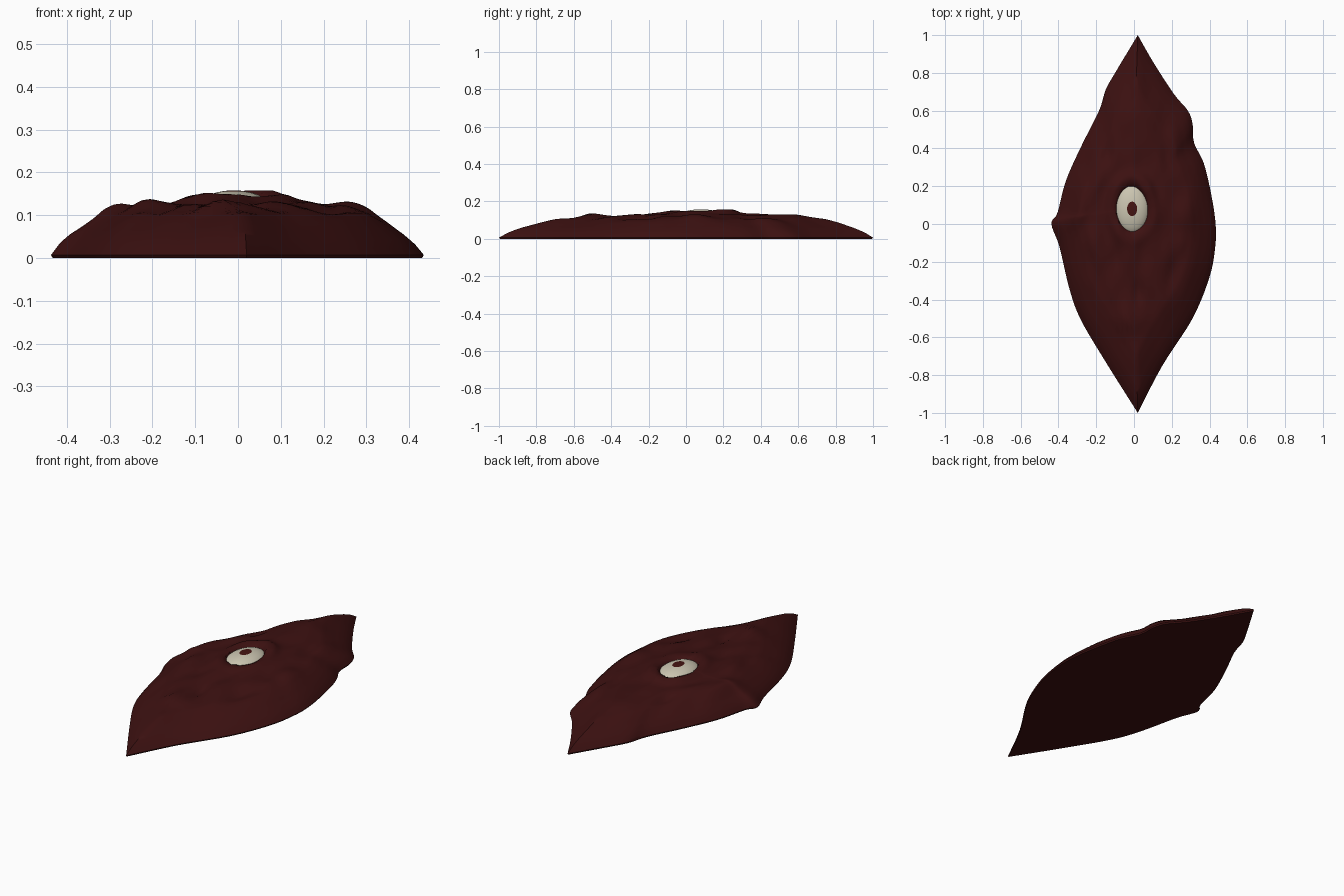
import bpy, bmesh, math
from mathutils import Vector, noise

if "Cube" in bpy.data.objects:
    bpy.data.objects.remove(bpy.data.objects["Cube"])

CX, CY = -0.01, 0.08          # eye centre, also hub of the skin rings
EYE_A, EYE_B = 0.086, 0.124   # eye opening half sizes


def material(name, rgb):
    m = bpy.data.materials.new(name)
    m.diffuse_color = (*rgb, 1)
    m.use_nodes = True
    m.node_tree.nodes["Principled BSDF"].inputs["Base Color"].default_value = m.diffuse_color
    return m


skin = material("dark red skin", (0.046, 0.0055, 0.0055))
white = material("eye white", (0.60, 0.56, 0.44))
red = material("iris red", (0.060, 0.007, 0.006))


def finish(name, bm, mats, angle):
    bmesh.ops.recalc_face_normals(bm, faces=bm.faces)
    me = bpy.data.meshes.new(name)
    bm.to_mesh(me)
    bm.free()
    ob = bpy.data.objects.new(name, me)
    bpy.context.collection.objects.link(ob)
    for m in mats:
        me.materials.append(m)
    bpy.ops.object.select_all(action='DESELECT')
    ob.select_set(True)
    bpy.context.view_layer.objects.active = ob
    bpy.ops.object.shade_smooth_by_angle(angle=math.radians(angle))
    return ob


# Outline: right side from back tip to front tip, then left side back again
right = [(.02, 1), (.10, .86), (.21, .69), (.285, .60), (.31, .53), (.318, .43), (.37, .32),
         (.41, .15), (.432, 0), (.43, -.12), (.40, -.28), (.31, -.50), (.15, -.75), (.02, -1)]
left = [(.02, -1), (-.15, -.73), (-.28, -.51), (-.34, -.35), (-.395, -.12), (-.437, 0),
        (-.405, .06), (-.36, .23), (-.28, .41), (-.185, .60), (-.15, .71), (-.10, .80), (.02, 1)]


def spline(pts, n=5):
    p = [Vector(q) for q in pts]
    p = [2 * p[0] - p[1]] + p + [2 * p[-1] - p[-2]]
    out = []
    for i in range(1, len(p) - 2):
        a, b, c, d = p[i - 1:i + 3]
        for k in range(n):
            t = k / n
            out.append(0.5 * (2 * b + (c - a) * t + (2 * a - 5 * b + 4 * c - d) * t * t
                              + (3 * b - a - 3 * c + d) * t ** 3))
    return out


outline = spline(right) + spline(left)

# Height from hub (0) to rim (1)
profile = [(0, .143), (.3, .139), (.57, .123), (.72, .105), (.8, .085), (.89, .058), (.95, .035), (1, .007)]
# Lumps and pits: x, y, half width, half length, height
lumps = [(-.29, .08, .04, .09, .022), (.28, .06, .05, .10, .022), (-.05, -.52, .10, .05, .014),
         (.10, .57, .08, .07, .012), (.02, -.36, .03, .06, -.020), (.20, -.27, .035, .08, -.016),
         (-.09, -.19, .03, .08, -.014), (.17, .35, .03, .08, -.014), (-.14, .38, .03, .07, -.014),
         (.25, -.10, .04, .06, .014), (-.22, -.12, .04, .09, .012), (-.20, .22, .04, .07, .010)]


def height(x, y, t):
    for (t0, z0), (t1, z1) in zip(profile, profile[1:]):
        if t <= t1:
            z = z0 + (z1 - z0) * (t - t0) / (t1 - t0)
            break
    mask = min(1, max(0, (1 - t) / .4))
    for lx, ly, w, l, h in lumps:
        z += mask * h * math.exp(-((x - lx) / w) ** 2 - ((y - ly) / l) ** 2)
    z += mask * .014 * noise.noise(Vector((x * 13, y * 6, 3.7)))
    # raised lids around the eye, highest at the back, and the socket
    e = math.hypot((x - CX) / EYE_A, (y - CY) / EYE_B)
    lid = .010 + .010 * max(0, min(1, (y - CY) / .12))
    z += lid * math.exp(-((e - 1.35) / .3) ** 2)
    if e < 1.0:
        z -= .05 * min(1, (1 - e) * 4)
    return min(z, .158)


# Skin: rings shrinking from the outline to the hub, flat underside
bm = bmesh.new()
hub = Vector((CX, CY))
RINGS = 44
rings = []
for r in range(RINGS):
    t = 1 - r / RINGS
    ring = []
    for p in outline:
        # inner rings turn into ellipses that follow the eye
        d = p - hub
        a = math.atan2(d.y / EYE_B, d.x / EYE_A)
        ell = Vector((EYE_A * math.cos(a), EYE_B * math.sin(a))) * 3.2
        k = min(1, max(0, (t - .15) / .45))
        q = hub + t * (ell * (1 - k) + d * k)
        ring.append(bm.verts.new((q.x, q.y, height(q.x, q.y, t))))
    rings.append(ring)
base = [bm.verts.new((p.x * .99, p.y * .995, 0)) for p in outline]
n = len(outline)
for A, B in zip([base] + rings, rings):
    for i in range(n):
        j = (i + 1) % n
        bm.faces.new((A[i], A[j], B[j], B[i]))
bm.faces.new(rings[-1])
bm.faces.new(base)
finish("skin_mound", bm, [skin], 50)

# Eye: flattened dome, faces near its top form the iris
bm = bmesh.new()
bmesh.ops.create_uvsphere(bm, u_segments=32, v_segments=32, radius=1)
for f in bm.faces:
    c = f.calc_center_median()
    f.material_index = 1 if c.z > 0 and math.hypot(c.x, c.y) < .32 else 0
for v in bm.verts:
    v.co = (CX + v.co.x * .092, CY + v.co.y * .132, .110 + v.co.z * .048)
finish("eyeball", bm, [white, red], 60)
